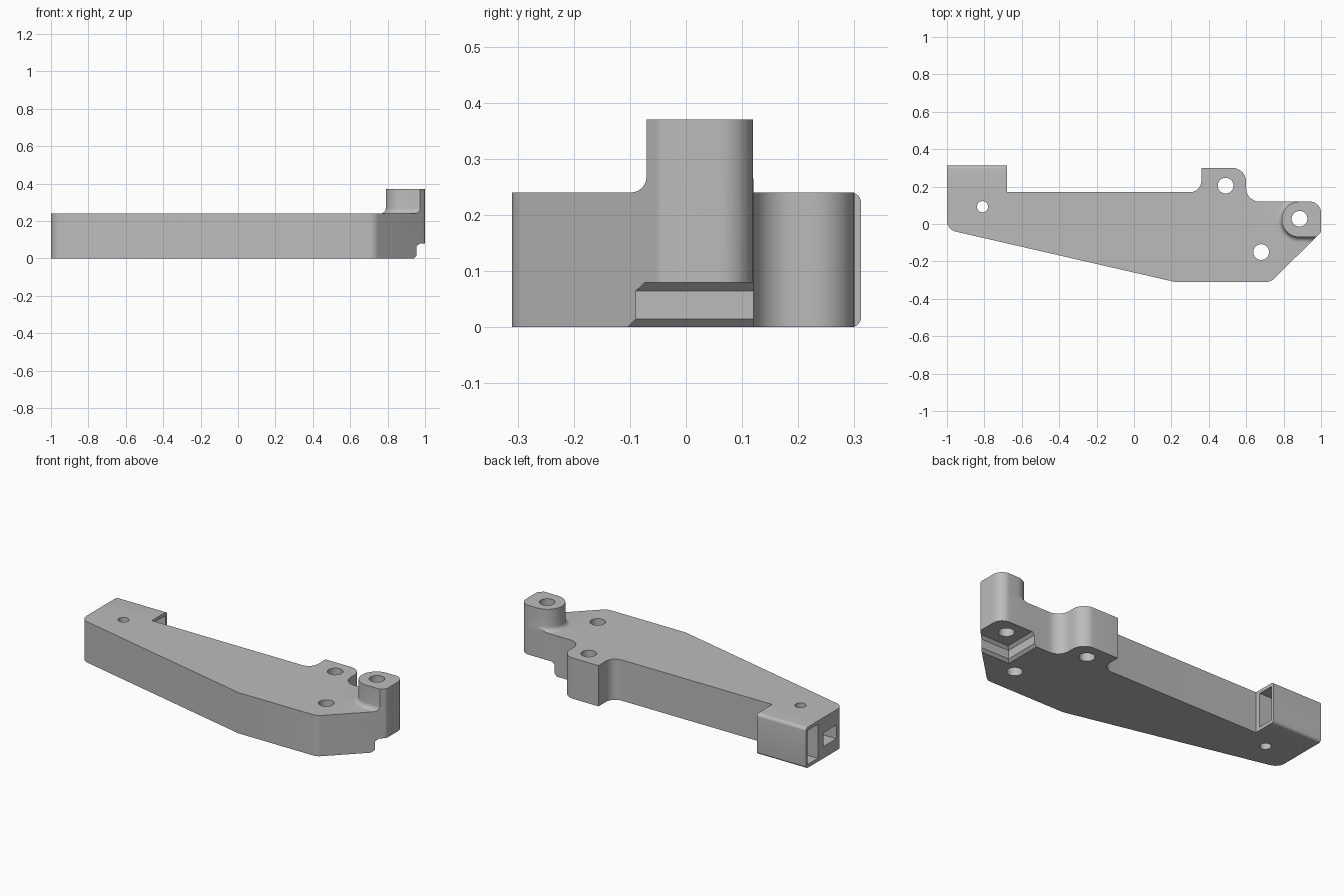
import bpy, bmesh
from math import pi, sin, cos
from mathutils import Vector

if "Cube" in bpy.data.objects:
    bpy.data.objects.remove(bpy.data.objects["Cube"], do_unlink=True)

grey = bpy.data.materials.new("plain_grey")
grey.use_nodes = True
COLOUR = (0.5, 0.5, 0.5, 1)
grey.diffuse_color = COLOUR
grey.node_tree.nodes["Principled BSDF"].inputs["Base Color"].default_value = COLOUR


def loft(name, layers, axes="xyz"):
    """Solid through equal-length loops; each layer is (2D loop, height)."""
    bm = bmesh.new()
    rings = []
    for loop, h in layers:
        if axes == "yzx":
            ring = [bm.verts.new((h, u, v)) for u, v in loop]
        else:
            ring = [bm.verts.new((u, v, h)) for u, v in loop]
        rings.append(ring)
    n = len(rings[0])
    for a, b in zip(rings, rings[1:]):
        for i in range(n):
            j = (i + 1) % n
            bm.faces.new((a[i], a[j], b[j], b[i]))
    bm.faces.new(rings[0])
    bm.faces.new(rings[-1])
    bmesh.ops.recalc_face_normals(bm, faces=bm.faces)
    mesh = bpy.data.meshes.new(name)
    bm.to_mesh(mesh)
    bm.free()
    mesh.materials.append(grey)
    obj = bpy.data.objects.new(name, mesh)
    bpy.context.collection.objects.link(obj)
    return obj


def rounded(points, steps=10):
    """Polygon whose corners (x, y, radius) are rounded with tangent arcs."""
    out = []
    for i, (x, y, r) in enumerate(points):
        p = Vector((x, y))
        if r == 0:
            out.append((x, y))
            continue
        a = (Vector(points[i - 1][:2]) - p).normalized()
        b = (Vector(points[(i + 1) % len(points)][:2]) - p).normalized()
        half = a.angle(b) / 2
        centre = p + (a + b).normalized() * (r / sin(half))
        start = p + a * (r * cos(half) / sin(half)) - centre
        end = p + b * (r * cos(half) / sin(half)) - centre
        sweep = start.angle(end)
        for k in range(steps + 1):
            t = k / steps
            q = (start * sin((1 - t) * sweep) + end * sin(t * sweep)) / sin(sweep)
            out.append(tuple(centre + q))
    return out


def circle(cx, cy, r, n=40):
    return [(cx + r * cos(2 * pi * i / n), cy + r * sin(2 * pi * i / n)) for i in range(n)]


def box_loop(x0, y0, x1, y1):
    return [(x0, y0), (x1, y0), (x1, y1), (x0, y1)]


def combine(target, tool, operation):
    mod = target.modifiers.new("combine", "BOOLEAN")
    mod.operation, mod.solver, mod.object = operation, "EXACT", tool
    mesh = bpy.data.meshes.new_from_object(
        target.evaluated_get(bpy.context.evaluated_depsgraph_get()))
    target.modifiers.clear()
    target.data = mesh
    bpy.data.objects.remove(tool, do_unlink=True)


# Arm plate outline
outline = rounded([
    (-1, 0.17, 0), (-1, -0.03, 0.06), (0.22, -0.31, 0), (0.73, -0.31, 0.06),
    (1, -0.045, 0.03), (1, 0.12, 0.06), (0.6, 0.12, 0.07), (0.6, 0.3, 0.075),
    (0.36, 0.3, 0), (0.36, 0.17, 0.06)])
TOP = 0.24
arm = loft("bracket_arm", [(outline, 0), (outline, TOP)])

# End block with rounded long edges
block = rounded([(0.12, 0, 0), (0.312, 0, 0.018), (0.312, TOP, 0.018), (0.12, TOP, 0)], 6)
combine(arm, loft("end_block", [(block, -1), (block, -0.68)], "yzx"), "UNION")


# Raised boss with a fillet at its foot, trimmed to the plate outline
def boss_loop(grow):
    r = 0.095 + grow
    arc = [(0.885 + r * cos(a), 0.0245 + r * sin(a))
           for a in (pi / 2 + pi * i / 24 for i in range(25))]
    return arc + [(1.3, 0.0245 - r), (1.3, 0.0245 + r)]


FILLET = 0.028
layers = [(boss_loop(FILLET), 0.12)]
for i in range(7):
    a = pi / 2 * i / 6
    layers.append((boss_loop(FILLET * (1 - sin(a))), TOP + FILLET * (1 - cos(a))))
layers.append((boss_loop(0), 0.37))
boss = loft("boss", layers)
combine(boss, loft("trim", [(outline, -0.2), (outline, 0.6)]), "INTERSECT")
combine(arm, boss, "UNION")

# Chamfered recess under the boss
recess = [(0.03, -0.015), (0.015, 0), (0, 0.015), (0, 0.065), (-0.016, 0.08)]
combine(arm, loft("recess", [(box_loop(0.772 - g, -0.089 - g, 1.3, 0.3), z)
                             for g, z in recess]), "DIFFERENCE")

# Slot through the end block, and nut pocket in the end face
slot = box_loop(0.2, 0.02, 0.296, 0.22)
combine(arm, loft("slot", [(slot, -1.2), (slot, -0.6)], "yzx"), "DIFFERENCE")
pocket = box_loop(0.03, 0.07, 0.15, 0.15)
combine(arm, loft("pocket", [(pocket, -1.2), (pocket, -0.74)], "yzx"), "DIFFERENCE")

# Screw holes
for x, y, r in [(0.49, 0.205, 0.042), (0.68, -0.15, 0.042),
                (0.885, 0.028, 0.042), (-0.81, 0.092, 0.03)]:
    hole = circle(x, y, r)
    combine(arm, loft("hole", [(hole, -0.2), (hole, 0.6)]), "DIFFERENCE")

# Smooth curved walls, keep edges crisp
bpy.ops.object.select_all(action="DESELECT")
arm.select_set(True)
bpy.context.view_layer.objects.active = arm
bpy.ops.object.shade_smooth_by_angle(angle=pi / 7)
